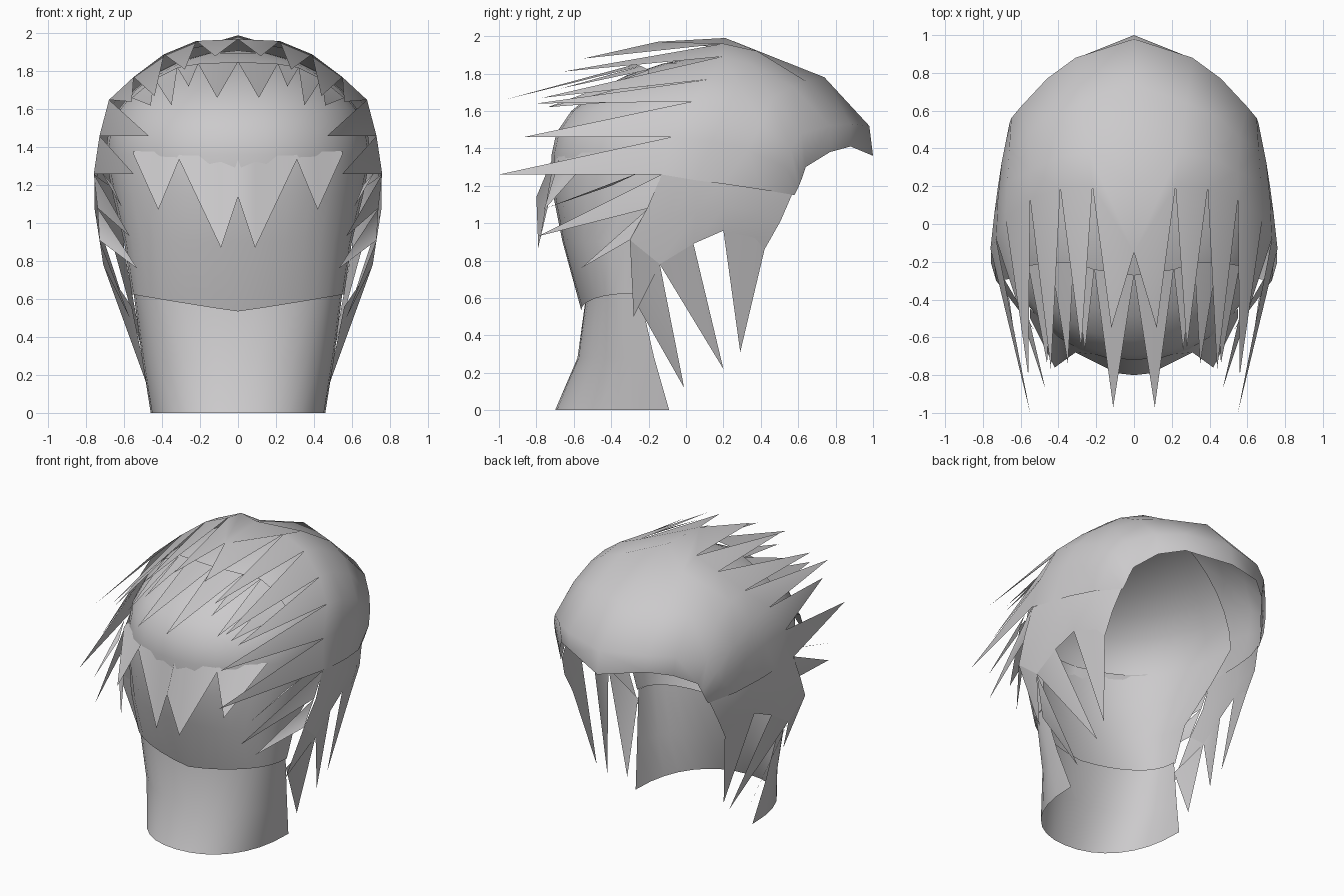
import bpy
import bmesh
from math import sin, cos, pi, radians
from mathutils import Vector

cube = bpy.data.objects.get("Cube")
if cube:
    bpy.data.objects.remove(cube, do_unlink=True)

HAIR = (0.6, 0.59, 0.6, 1)
mat = bpy.data.materials.new("grey hair")
mat.use_nodes = True
mat.diffuse_color = HAIR
mat.node_tree.nodes["Principled BSDF"].inputs["Base Color"].default_value = HAIR


def build(name, rows=(), locks=(), angle=75):
    """Skin rows of points, add pointed triangular locks, mirror and shade."""
    bm = bmesh.new()
    grid = [[bm.verts.new(p) for p in row] for row in rows]
    for a, b in zip(grid, grid[1:]):
        for i in range(len(a) - 1):
            bm.faces.new((a[i], a[i + 1], b[i + 1], b[i]))
    for lock in locks:
        bm.faces.new([bm.verts.new(p) for p in lock])
    bmesh.ops.remove_doubles(bm, verts=bm.verts, dist=0.0005)
    centre = Vector((0, 0, 1))
    for f in bm.faces:
        f.normal_update()
        if f.normal.dot(f.calc_center_median() - centre) < 0:
            f.normal_flip()
    mesh = bpy.data.meshes.new(name)
    bm.to_mesh(mesh)
    bm.free()
    mesh.materials.append(mat)
    ob = bpy.data.objects.new(name, mesh)
    bpy.context.collection.objects.link(ob)
    bpy.ops.object.select_all(action='DESELECT')
    ob.select_set(True)
    bpy.context.view_layer.objects.active = ob
    bpy.ops.object.shade_smooth_by_angle(angle=radians(angle))
    mirror = ob.modifiers.new("mirror", 'MIRROR')
    mirror.merge_threshold = 0.002


# Crown: ribs from the notches between the locks forward to the brim
ribs = [
    [(0, -.15, 1.97), (0, .21, 1.99), (0, .74, 1.78), (0, .98, 1.52), (0, 1.0, 1.36)],
    [(.22, .2, 1.96), (.24, .38, 1.92), (.28, .64, 1.76), (.31, .88, 1.53), (.3, .88, 1.41)],
    [(.39, .19, 1.89), (.41, .35, 1.85), (.43, .57, 1.73), (.46, .77, 1.52), (.44, .77, 1.38)],
    [(.55, .13, 1.77), (.55, .28, 1.75), (.56, .46, 1.67), (.6, .62, 1.48), (.54, .64, 1.3)],
    [(.68, .03, 1.65), (.67, .22, 1.61), (.66, .4, 1.53), (.65, .56, 1.4), (.56, .62, 1.24)],
    [(.73, -.08, 1.46), (.72, .14, 1.44), (.7, .33, 1.39), (.66, .53, 1.3), (.57, .6, 1.19)],
    [(.76, -.13, 1.26), (.74, .05, 1.23), (.72, .2, 1.21), (.67, .4, 1.18), (.58, .58, 1.15)],
]
# Swept locks carry the crown and band backwards between the notches
notches = [rib[0] for rib in ribs] + [(.74, -.2, 1.08), (.73, -.3, .91)]
tips = [(.12, -.55, 1.88), (.28, -.66, 1.81), (.44, -.77, 1.67), (.56, -.8, 1.64),
        (.47, -.87, 1.46), (.55, -1.0, 1.26), (.57, -.79, .93), (.53, -.56, .76)]
build("crown_and_swept_locks", ribs, zip(notches, notches[1:], tips))


def wall(z, half, rear, edge, dip=0):
    """Curved cross-section, open to the face side."""
    row = []
    for i in range(9):
        a = pi / 2 * i / 8
        row.append((half * sin(a) ** 0.93, edge + (rear - edge) * cos(a) ** 0.83,
                    z + dip * sin(a)))
    return row


# Nape collar, then back of the head rising into a dome under the crown
build("nape", [wall(0, .46, -.70, -.09), wall(.28, .505, -.58, -.17),
               wall(.57, .55, -.54, -.25, .06)])
scalp = [wall(.535, .56, -.56, -.25, .09), wall(.9, .6, -.66, -.2),
         wall(1.15, .66, -.71, 0)]
rim = wall(1.36, .7, -.72, .15)
top = Vector((0, .35, 1.91))
for k in range(8):
    t = pi / 2 * k / 7
    scalp.append([(x * cos(t), top.y + (y - top.y) * cos(t), z + (top.z - z) * sin(t))
                  for x, y, z in rim])
build("scalp", scalp)

# Side band: hangs under the crown rim around the ear
band_top = [(.58, .57, 1.16), (.66, .4, 1.19), (.71, .2, 1.22), (.735, .05, 1.24),
            (.75, -.05, 1.25), (.755, -.13, 1.26)]
band_low = [(.6, .42, .86), (.63, .37, .92), (.68, .2, .96), (.7, .04, .89),
            (.71, -.14, .78), (.73, -.3, .91)]
band_mid = [(Vector(a) + Vector(b)) / 2 + Vector((.015, .01, 0))
            for a, b in zip(band_top, band_low)]
build("side_band", [band_top, band_mid, band_low])

# Back fringe: zigzag hanging from the scalp
rim_row = [(0, -.7, 1.38), (.09, -.7, 1.38), (.31, -.63, 1.38),
           (.42, -.57, 1.38), (.55, -.45, 1.38)]
zig_row = [(0, -.8, 1.14), (.09, -.79, .87), (.31, -.68, 1.335),
           (.42, -.76, 1.07), (.55, -.5, 1.36)]
build("back_fringe", [rim_row, zig_row], angle=30)

# Second row of locks lying on the scalp
under_roots = [(0, -.27, 1.85), (.21, -.24, 1.84), (.32, -.2, 1.82),
               (.44, -.2, 1.76), (.56, -.22, 1.66)]
under_tips = [(.11, -.97, 1.66), (.26, -.67, 1.72), (.35, -.74, 1.62), (.46, -.74, 1.62)]
locks = list(zip(under_roots, under_roots[1:], under_tips))
locks.append(((.72, -.25, 1.27), (.66, -.4, 1.2), (.61, -.75, 1.08)))
build("lower_locks", locks=locks)

# Hanging locks in front of and behind the ear
build("ear_locks", locks=[
    ((.6, .42, .86), (.63, .37, .92), (.5, .29, .31)),
    ((.63, .37, .92), (.68, .2, .96), (.5, .29, .31)),
    ((.7, .04, .89), (.71, -.14, .78), (.48, .2, .22)),
    ((.71, -.14, .78), (.56, -.26, .56), (.47, -.01, .12)),
    ((.73, -.3, .91), (.71, -.14, .78), (.57, -.28, .5)),
])
